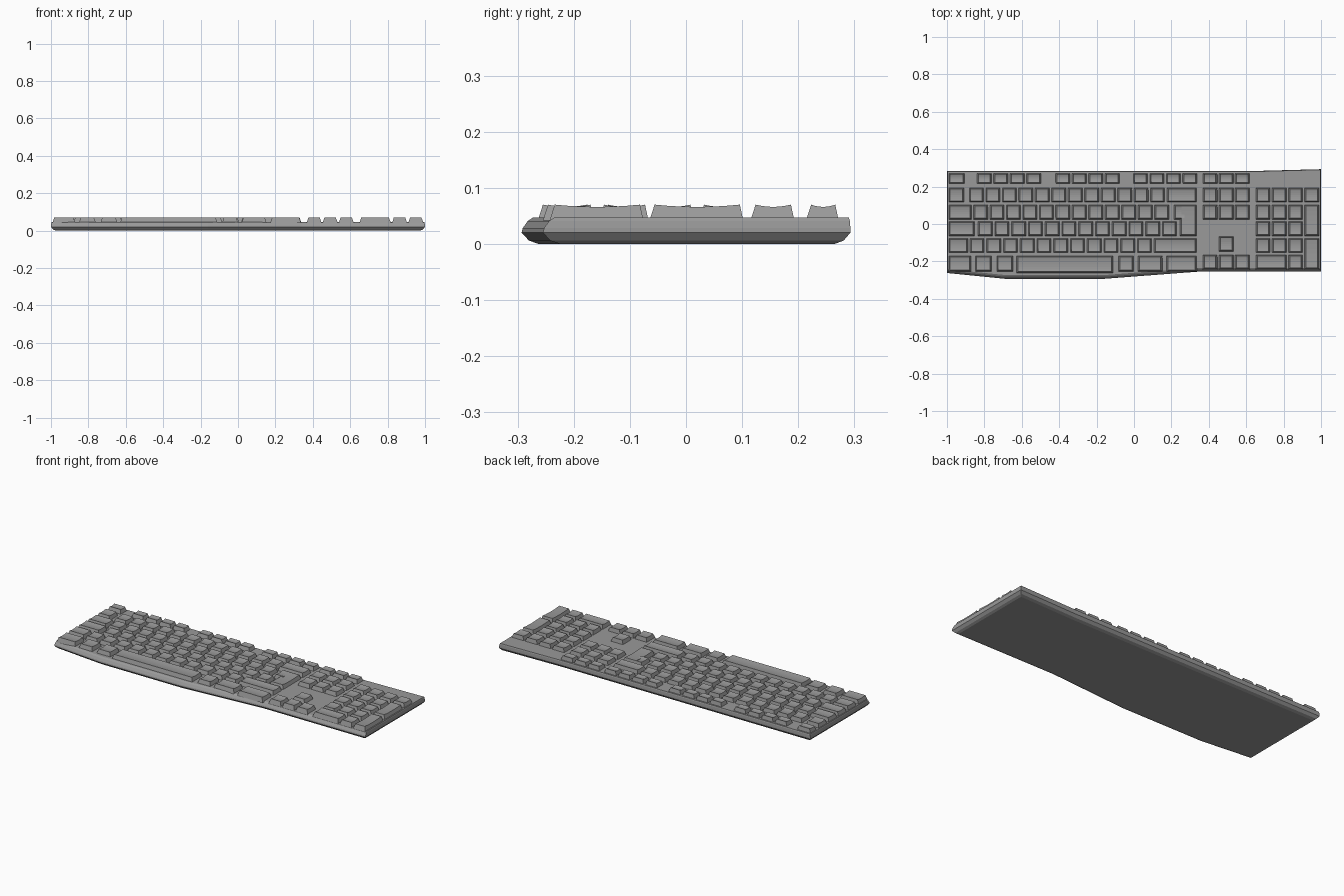
import bpy, bmesh

cube = bpy.data.objects.get("Cube")
if cube:
    bpy.data.objects.remove(cube, do_unlink=True)

grey = bpy.data.materials.new("plain grey")
grey.use_nodes = True
colour = (0.32, 0.32, 0.32, 1)
grey.diffuse_color = colour
grey.node_tree.nodes["Principled BSDF"].inputs["Base Color"].default_value = colour

DECK, KEY_TOP, DISH = 0.047, 0.07, 0.004


def finish(name, bm):
    bmesh.ops.recalc_face_normals(bm, faces=bm.faces)
    mesh = bpy.data.meshes.new(name)
    bm.to_mesh(mesh)
    bm.free()
    mesh.materials.append(grey)
    obj = bpy.data.objects.new(name, mesh)
    bpy.context.collection.objects.link(obj)


def loft(bm, rings):
    """Skin a stack of vertex rings and cap both ends."""
    rings = [[bm.verts.new(p) for p in ring] for ring in rings]
    n = len(rings[0])
    for a, b in zip(rings, rings[1:]):
        for i in range(n):
            j = (i + 1) % n
            bm.faces.new((a[i], a[j], b[j], b[i]))
    bm.faces.new(rings[0])
    bm.faces.new(rings[-1])


def key(bm, x0, x1, y0, y1, right_taper=0.01):
    """Tapered key cap with a scooped top, lofted from left to right."""
    def section(x, front, back, z_low, scoop):
        pts = [(x, back, z_low), (x, front, z_low)]
        for i in range(7):
            t = i / 6
            z = KEY_TOP - DISH * (1 - (2 * t - 1) ** 2) if scoop else z_low
            pts.append((x, front + (back - front) * t, z))
        return pts
    base = [(x0, y0), (x1, y0), (x1, y1), (x0, y1)]
    lower = [bm.verts.new((x, y, DECK - 0.005)) for x, y in base]
    left, right = ([bm.verts.new(p) for p in section(x, y0 + 0.009, y1 - 0.006, DECK, True)[2:]]
                   for x in (x0 + 0.009, x1 - right_taper))
    for i in range(6):
        bm.faces.new((left[i], right[i], right[i + 1], left[i + 1]))
    bm.faces.new((lower[0], lower[1], right[0], left[0]))
    bm.faces.new((lower[2], lower[3], left[-1], right[-1]))
    bm.faces.new([lower[3], lower[0]] + left)
    bm.faces.new([lower[1], lower[2]] + right[::-1])
    bm.faces.new(lower)


def key_row(name, spans, y0, y1):
    bm = bmesh.new()
    for x0, x1 in spans:
        key(bm, x0, x1, y0, y1)
    finish(name, bm)


def run(start, count, pitch=0.088, width=0.08):
    return [(start + i * pitch, start + i * pitch + width) for i in range(count)]


# Case: bowed front edge, flared back right corner, chamfered underside
outline = [(-1, -0.262), (-0.69, -0.293), (-0.16, -0.293), (0.34, -0.255),
           (1, -0.255), (1, 0.293), (0.63, 0.283), (-1, 0.283)]
# height, side inset, front inset, back inset
layers = [(0, 0.025, 0.03, 0.028), (0.006, 0.012, 0.013, 0.012), (0.02, 0, 0, 0),
          (0.028, 0, 0.002, 0), (0.041, 0.002, 0.011, 0.001), (DECK, 0.004, 0.02, 0.003)]
case = bmesh.new()
loft(case, [[(x * (1 - side), y + (front if y < 0 else -back), z) for x, y in outline]
            for z, side, front, back in layers])
finish("case", case)

# Row depths, front and back of each
rows = {"function": (0.214, 0.272), "number": (0.115, 0.193), "upper": (0.023, 0.102),
        "home": (-0.065, 0.014), "lower": (-0.155, -0.076), "bottom": (-0.243, -0.164)}
LEFT, RIGHT = -0.992, 0.337

# Main block
key_row("function_keys", [(LEFT, -0.905)] + run(-0.84, 4) + run(-0.42, 4) + run(-0.005, 4)
        + run(0.367, 3, 0.086), *rows["function"])
key_row("number_keys", [(LEFT, -0.908)] + run(-0.882, 12) + [(0.175, RIGHT)], *rows["number"])
key_row("upper_letter_keys", [(LEFT, -0.867)] + run(-0.86, 12), *rows["upper"])
key_row("home_letter_keys", [(LEFT, -0.852)] + run(-0.835, 12, 0.0895), *rows["home"])
key_row("lower_letter_keys", [(LEFT, -0.885)] + run(-0.879, 11, 0.0895) + [(0.105, RIGHT)],
        *rows["lower"])
key_row("bottom_keys", [(LEFT, -0.87), (-0.85, -0.76), (-0.735, -0.645), (-0.085, 0.0),
                        (0.02, 0.153), (0.173, RIGHT)], -0.255, -0.17)
key_row("space_bar", [(-0.63, -0.11)], -0.264, -0.17)

# L-shaped return key
bm = bmesh.new()
key(bm, 0.245, RIGHT, rows["home"][0], rows["upper"][1])
key(bm, 0.213, 0.27, *rows["upper"], right_taper=0)
finish("return_key", bm)

# Navigation block
nav = run(0.367, 3, 0.086)
for row in ("number", "upper", "bottom"):
    key_row("navigation_keys_" + row, nav, *rows[row])
key_row("up_arrow_key", nav[1:2], -0.148, -0.067)

# Number pad
pad = run(0.65, 4, 0.087)
key_row("pad_keys_number", pad, *rows["number"])
for row in ("upper", "home", "lower"):
    key_row("pad_keys_" + row, pad[:3], *rows[row])
key_row("pad_keys_bottom", [(pad[0][0], pad[1][1]), pad[2]], *rows["bottom"])
key_row("pad_plus_key", pad[3:], rows["home"][0], rows["upper"][1])
key_row("pad_enter_key", pad[3:], rows["bottom"][0], rows["lower"][1])
